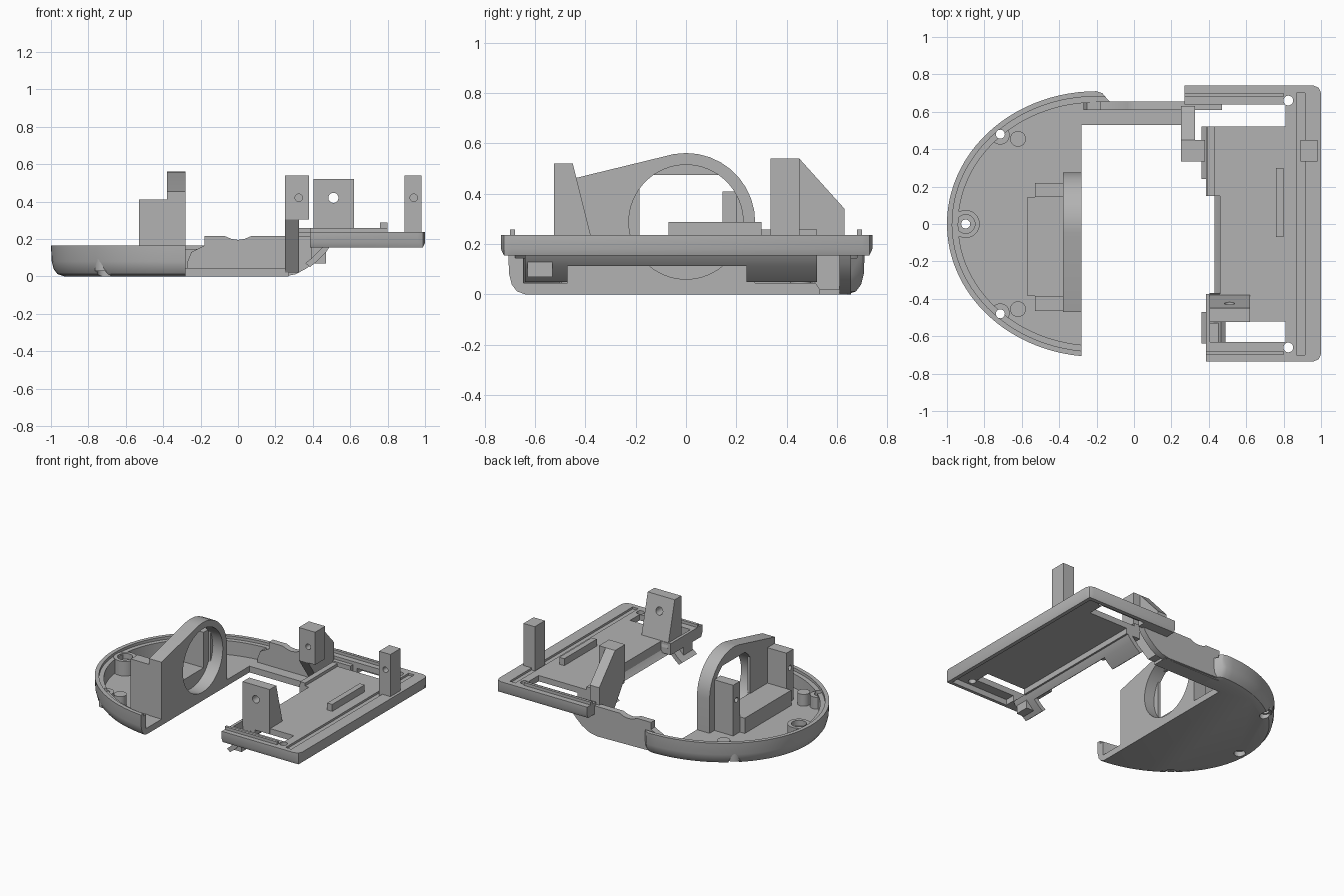
import bpy, bmesh, math

cube = bpy.data.objects.get("Cube")
if cube:
    bpy.data.objects.remove(cube, do_unlink=True)

grey = bpy.data.materials.new("plain_grey")
grey.use_nodes = True
COLOUR = (0.45, 0.45, 0.45, 1)
grey.diffuse_color = COLOUR
grey.node_tree.nodes["Principled BSDF"].inputs["Base Color"].default_value = COLOUR


def loft(name, layers):
    """Closed solid through rings of equal length."""
    bm = bmesh.new()
    rings = [[bm.verts.new(p) for p in ring] for ring in layers]
    for low, high in zip(rings, rings[1:]):
        for i in range(len(low)):
            j = (i + 1) % len(low)
            bm.faces.new((low[i], low[j], high[j], high[i]))
    bm.faces.new(rings[0][::-1])
    bm.faces.new(rings[-1])
    bmesh.ops.recalc_face_normals(bm, faces=bm.faces)
    mesh = bpy.data.meshes.new(name)
    bm.to_mesh(mesh)
    bm.free()
    obj = bpy.data.objects.new(name, mesh)
    bpy.context.collection.objects.link(obj)
    mesh.materials.append(grey)
    return obj


def prism(name, pts, axis, lo, hi):
    place = {"x": lambda p, d: (d, p[0], p[1]),
             "y": lambda p, d: (p[0], d, p[1]),
             "z": lambda p, d: (p[0], p[1], d)}[axis]
    return loft(name, [[place(p, d) for p in pts] for d in (lo, hi)])


def box(name, x0, x1, y0, y1, z0, z1):
    return prism(name, [(x0, y0), (x1, y0), (x1, y1), (x0, y1)], "z", z0, z1)


def rod(name, u, v, radius, axis, lo, hi, sides=32):
    turn = [2 * math.pi * i / sides for i in range(sides)]
    return prism(name, [(u + radius * math.cos(t), v + radius * math.sin(t)) for t in turn],
                 axis, lo, hi)


def combine(obj, other, operation="DIFFERENCE"):
    mod = obj.modifiers.new("combine", "BOOLEAN")
    mod.operation = operation
    mod.solver = "EXACT"
    mod.object = other
    bpy.context.view_layer.objects.active = obj
    bpy.ops.object.modifier_apply(modifier=mod.name)
    bpy.data.objects.remove(other, do_unlink=True)


# Oval tray outline
def oval(inset, steps=48):
    a, b = 0.8 - inset, 0.71 - inset
    start = math.asin(0.08 / a) - math.pi / 2
    angles = [start + (math.pi / 2 - start) * i / steps for i in range(steps + 1)]
    return [(-0.2 - a * math.cos(t), b * math.sin(t)) for t in angles]


def tray_ring(inset, z):
    tail = [(-0.17, 0.7 - inset), (-0.13, 0.655 - inset / 2), (-0.13, 0.53), (-0.28, 0.53)]
    return [(x, y, z) for x, y in oval(inset) + tail]


def cavity(inset, z):
    pts = oval(inset)
    pts += [(0.5, 0.66 - inset), (0.5, pts[0][1])]
    return prism("cutter", pts, "z", z, 0.4)


# Tray with rounded underside, stepped rim
tray = loft("tray", [tray_ring(i, z) for i, z in
                     ((0.07, 0), (0.035, 0.012), (0.014, 0.04), (0.004, 0.08), (0, 0.165))])
combine(tray, cavity(0.06, 0.045))
combine(tray, cavity(0.028, 0.145))

# Screw bosses
end_boss = rod("end_boss", -0.9, 0, 0.075, "z", 0.03, 0.15)
combine(end_boss, rod("cutter", -0.9, 0, 0.05, "z", 0.11, 0.3))
bosses = [(end_boss, -0.9, 0)]
for side, label in ((1, "back"), (-1, "front")):
    boss = rod(label + "_boss", -0.715, side * 0.475, 0.05, "z", 0.03, 0.13)
    combine(boss, rod("lobe", -0.62, side * 0.455, 0.042, "z", 0.03, 0.13), "UNION")
    bosses.append((boss, -0.715, side * 0.48))
for boss, x, y in bosses:
    for part in (boss, tray):
        combine(part, rod("cutter", x, y, 0.024, "z", -0.1, 0.4))
        combine(part, rod("cutter", x, y, 0.038, "z", -0.1, 0.035))

# Ring holder with a sloping shoulder
arc = [math.radians(100 - 10 * i) for i in range(11)]
outline = [(-0.47, 0.03), (-0.47, 0.455)]
outline += [(0.275 * math.cos(t), 0.287 + 0.275 * math.sin(t)) for t in arc]
outline += [(0.275, 0.03)]
holder = prism("ring_holder", outline, "x", -0.38, -0.28)
combine(holder, rod("cutter", 0, 0.288, 0.227, "x", -0.36, -0.2, 64))
opening = rod("cutter", 0, 0.288, 0.227, "x", -0.45, -0.34, 64)
combine(opening, box("limit", -0.5, -0.3, -0.185, 0.2, 0, 0.475), "INTERSECT")
combine(holder, opening)

# Holder posts and low block between them
for label, y0, y1 in (("front", -0.465, -0.385), ("back", 0.145, 0.22)):
    post = box(label + "_holder_post", -0.53, -0.375, y0, y1, 0.03, 0.41)
    combine(post, rod("cutter", (y0 + y1) / 2, 0.29, 0.018, "x", -0.6, -0.45, 20))
box("low_block", -0.57, -0.375, -0.385, 0.145, 0.03, 0.155)

# Bridge between tray and plate
prism("bridge_wall", [(-0.27, 0.01), (0.25, 0), (0.31, 0.012), (0.37, 0.045), (0.42, 0.09),
                      (0.45, 0.125), (0.47, 0.16), (0.47, 0.215), (0.07, 0.215), (0.035, 0.2),
                      (0, 0.195), (-0.035, 0.2), (-0.07, 0.215), (-0.18, 0.215),
                      (-0.18, 0.165), (-0.25, 0.13), (-0.27, 0.08)], "y", 0.61, 0.655)
box("bridge_floor", -0.2, 0.27, 0.53, 0.64, 0, 0.045)

# Plate with rails and corner rounding
plate_pts = [(0.46, -0.375), (0.385, -0.375), (0.385, -0.735), (0.96, -0.735), (0.988, -0.723),
             (1, -0.695), (1, 0.7), (0.988, 0.728), (0.96, 0.74), (0.27, 0.74), (0.27, 0.64),
             (0.81, 0.64), (0.81, 0.52), (0.385, 0.52), (0.385, 0.15), (0.46, 0.15)]


def plate_ring(trim, z):
    return [(min(x, 1 - trim), max(-0.735 + trim, min(y, 0.74 - trim)), z) for x, y in plate_pts]


plate = loft("plate", [plate_ring(0.012, 0.155), plate_ring(0, 0.18), plate_ring(0, 0.237)])
combine(plate, box("cutter", 0.405, 0.81, -0.63, -0.52, 0, 0.4))
combine(plate, box("cutter", 0.5, 0.96, -0.7, 0.7, 0.1, 0.195))
combine(plate, box("cutter", 0.87, 0.915, -0.7, 0.7, 0.222, 0.4))
for side in (1, -1):
    combine(plate, rod("cutter", 0.825, side * 0.66, 0.026, "z", 0, 0.4))
box("back_rail", 0.27, 0.8, 0.68, 0.7, 0.22, 0.258)
box("front_rail", 0.385, 0.8, -0.7, -0.68, 0.22, 0.258)

# Plate ridges
box("long_ridge", 0.76, 0.8, -0.07, 0.3, 0.22, 0.287)
box("edge_ridge", 0.39, 0.43, 0.15, 0.52, 0.22, 0.258)

# Curved lip beneath the inner plate edge
lip = [(0.49, 0.16), (0.475, 0.135), (0.455, 0.113), (0.42, 0.078), (0.385, 0.05)]
for name, count, y0, y1 in (("middle_lip", 3, -0.47, 0.24), ("front_lip", 5, -0.64, -0.47),
                            ("back_lip", 5, 0.24, 0.52)):
    edge = lip[:count]
    prism(name, edge + [(x - 0.025, z + 0.02) for x, z in reversed(edge)], "y", y0, y1)
box("front_hook", 0.39, 0.47, -0.63, -0.53, 0.07, 0.16)

# Upright brackets with cross holes
brackets = [
    (prism("front_bracket", [(-0.525, 0.2), (-0.525, 0.52), (-0.45, 0.52), (-0.37, 0.2)],
           "x", 0.405, 0.62), 0.51, 0.027),
    (box("right_bracket", 0.89, 0.98, 0.335, 0.45, 0.2, 0.54), 0.94, 0.02),
    (prism("back_bracket", [(0.335, 0.54), (0.45, 0.54), (0.63, 0.34), (0.63, 0.02),
                            (0.53, 0.02), (0.335, 0.305)], "x", 0.25, 0.325), 0.325, 0.02),
    (box("back_bracket_cheek", 0.325, 0.38, 0.335, 0.45, 0.305, 0.54), 0.325, 0.02),
]
for bracket, x, radius in brackets:
    combine(bracket, rod("cutter", x, 0.42, radius, "y", -0.7, 0.43))

# Smooth curved walls, crisp edges
for obj in bpy.context.collection.objects:
    if obj.type == "MESH" and grey.name in obj.data.materials:
        bpy.ops.object.select_all(action="DESELECT")
        obj.select_set(True)
        bpy.context.view_layer.objects.active = obj
        bpy.ops.object.shade_smooth_by_angle(angle=math.radians(28))
